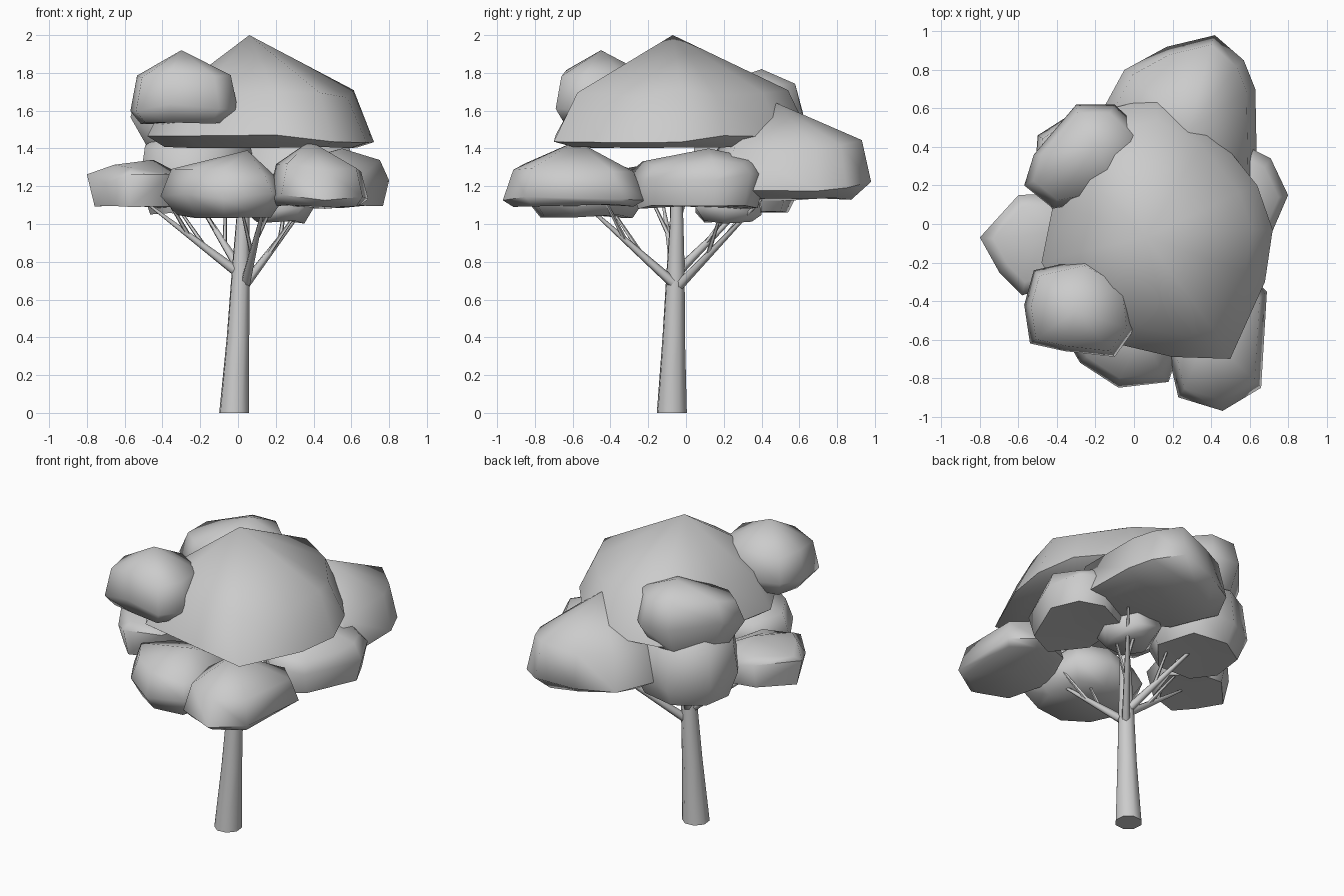
import bpy, bmesh, math, random
from mathutils import Vector

random.seed(4)


def finish(name, bm, angle):
    bmesh.ops.recalc_face_normals(bm, faces=bm.faces)
    me = bpy.data.meshes.new(name)
    bm.to_mesh(me)
    bm.free()
    me.shade_smooth()
    me.set_sharp_from_angle(angle=math.radians(angle))
    ob = bpy.data.objects.new(name, me)
    bpy.context.collection.objects.link(ob)
    return ob


def bridge(bm, a, b):
    n = len(a)
    for i in range(n):
        j = (i + 1) % n
        bm.faces.new((a[i], a[j], b[j], b[i]))


def clump(name, outline, apex, bottom, rim, shoulder, s_scale=0.84, b_scale=0.72):
    """Leaf mass: flattish underside, rim, shoulder ring and a pointed top."""
    c = sum((Vector(p) for p in outline), Vector((0, 0))) / len(outline)
    bm = bmesh.new()
    rings = []
    for z, s, jit in ((bottom, b_scale, 0.01), (rim, 1, 0.025), (shoulder, s_scale, 0.025)):
        rings.append([bm.verts.new((*(c + (Vector(p) - c) * s), z + random.uniform(-jit, jit)))
                      for p in outline])
    bridge(bm, rings[0], rings[1])
    bridge(bm, rings[1], rings[2])
    for ring, tip in ((rings[0], (c.x, c.y, bottom + 0.01)), (rings[2], apex)):
        v = bm.verts.new(tip)
        for i in range(len(ring)):
            bm.faces.new((ring[i], ring[(i + 1) % len(ring)], v))
    return finish(name, bm, 65)


def limb(name, points, sides):
    """Tapered tube through (x, y, z, radius) points."""
    bm = bmesh.new()
    rings = []
    for i, p in enumerate(points):
        a = Vector(points[max(i - 1, 0)][:3])
        b = Vector(points[min(i + 1, len(points) - 1)][:3])
        d = Vector((0, 0, 1)) if i == 0 and p[2] == 0 else (b - a).normalized()
        u = d.cross(Vector((0.3, 1, 0.1))).normalized()
        w = d.cross(u)
        ring = []
        for k in range(sides):
            t = 2 * math.pi * k / sides
            ring.append(bm.verts.new(Vector(p[:3]) + (u * math.cos(t) + w * math.sin(t)) * p[3]))
        rings.append(ring)
    for a, b in zip(rings, rings[1:]):
        bridge(bm, a, b)
    bm.faces.new(rings[0])
    bm.faces.new(rings[-1])
    return finish(name, bm, 60)


# Trunk
limb("trunk", [(-0.02, -0.075, 0, 0.083), (0, -0.065, 0.4, 0.062),
               (0.015, -0.055, 0.75, 0.05), (0.025, -0.05, 1.0, 0.038),
               (0.04, -0.05, 1.3, 0.028)], 8)

# Branches, each with two twigs
for n, (start, end) in enumerate((((-0.01, -0.06, 0.75), (-0.47, -0.12, 1.1)),
                                  ((0.03, -0.04, 0.67), (0.38, 0.40, 1.13)),
                                  ((0.04, -0.07, 0.69), (0.14, -0.53, 1.1)),
                                  ((0.01, -0.03, 0.76), (-0.22, 0.34, 1.13)))):
    s, e = Vector(start), Vector(end)
    side = (e - s).cross(Vector((0, 0, 1))).normalized()
    mid = s.lerp(e, 0.5)
    limb(f"branch_{n}", [(*s, 0.027), (*mid, 0.017), (*e, 0.007)], 6)
    for k, (t, sgn) in enumerate(((0.35, 1), (0.55, -1))):
        a = s.lerp(e, t)
        b = s.lerp(e, t + 0.35) + side * sgn * 0.1 + Vector((0, 0, 0.13))
        limb(f"twig_{n}_{k}", [(*a, 0.013), (*b, 0.006)], 5)

# Upper crown
clump("crown_main", [(0.72, -0.03), (0.68, -0.3), (0.5, -0.7), (0.2, -0.69), (-0.27, -0.58),
                     (-0.48, -0.2), (-0.42, 0.1), (-0.42, 0.4), (-0.2, 0.58), (0.12, 0.66),
                     (0.4, 0.5), (0.64, 0.2)],
      (0.06, -0.07, 2.0), 1.41, 1.45, 1.69, 0.82, 0.85)
clump("crown_front_left", [(0, -0.55), (-0.1, -0.69), (-0.36, -0.66), (-0.54, -0.62),
                           (-0.57, -0.42), (-0.52, -0.24), (-0.25, -0.18), (-0.03, -0.3)],
      (-0.3, -0.45, 1.92), 1.53, 1.62, 1.79, 0.87, 0.8)
clump("crown_back_left", [(-0.57, 0.2), (-0.52, 0.36), (-0.3, 0.62), (-0.1, 0.62),
                          (0.08, 0.45), (-0.05, 0.15), (-0.42, 0.08)],
      (-0.2, 0.4, 1.82), 1.42, 1.58, 1.72)

# Lower canopy
clump("canopy_back", [(-0.17, 0.58), (-0.05, 0.8), (0.17, 0.92), (0.42, 0.98), (0.57, 0.85),
                      (0.63, 0.7), (0.64, 0.2), (0.3, 0.1), (-0.05, 0.3)],
      (0.28, 0.48, 1.64), 1.13, 1.2, 1.42, 0.87)
clump("canopy_front_right", [(0.69, -0.35), (0.66, -0.85), (0.46, -0.97), (0.23, -0.9),
                             (0.16, -0.6), (0.3, -0.3), (0.55, -0.22)],
      (0.38, -0.58, 1.44), 1.1, 1.13, 1.3, 0.85, 0.85)
clump("canopy_front", [(0.25, -0.6), (0.18, -0.82), (-0.08, -0.85), (-0.28, -0.72),
                       (-0.41, -0.5), (-0.3, -0.28), (0, -0.2), (0.2, -0.3)],
      (0.05, -0.57, 1.39), 1.04, 1.14, 1.27, 0.84, 0.75)
clump("canopy_left", [(-0.8, -0.07), (-0.7, -0.25), (-0.58, -0.37), (-0.35, -0.3),
                      (-0.25, 0), (-0.4, 0.16), (-0.6, 0.15)],
      (-0.45, -0.05, 1.34), 1.09, 1.24, 1.29, 0.75, 0.85)
clump("canopy_right", [(0.8, 0.15), (0.71, 0.34), (0.55, 0.42), (0.3, 0.3), (0.25, -0.1),
                       (0.45, -0.3), (0.64, -0.22)],
      (0.55, 0.12, 1.4), 1.09, 1.25, 1.33, 0.82, 0.88)
clump("canopy_back_left", [(-0.52, 0.2), (-0.5, 0.46), (-0.28, 0.6), (0, 0.55),
                           (0.1, 0.25), (-0.1, 0.02), (-0.4, 0.02)],
      (-0.25, 0.3, 1.6), 1.06, 1.2, 1.42, 0.9, 0.8)
clump("canopy_under", [(0.4, 0.2), (0.3, 0.4), (0.12, 0.4), (0.05, 0.2), (0.15, 0.05),
                       (0.33, 0.05)],
      (0.22, 0.22, 1.3), 1.01, 1.07, 1.2)
